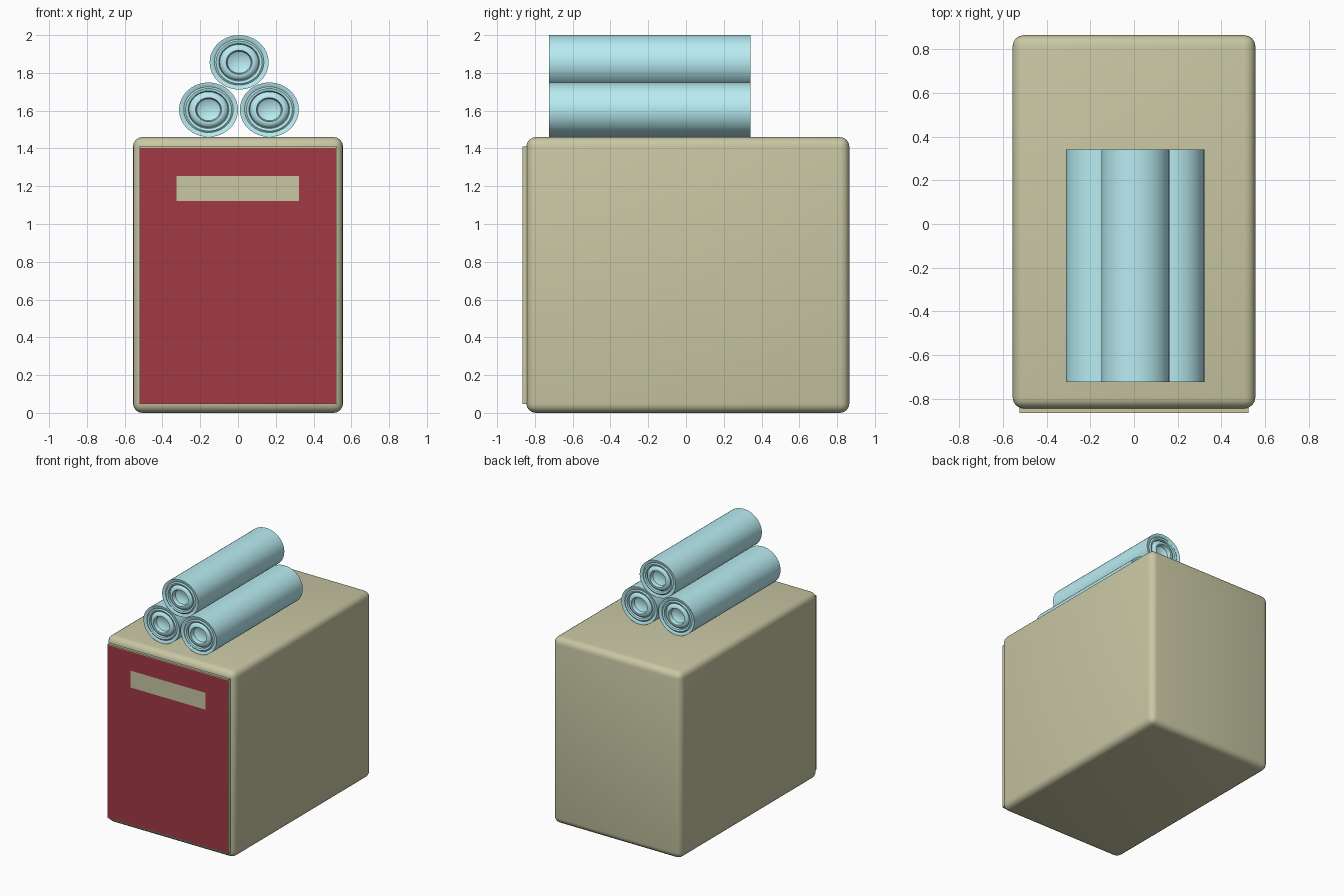
import bpy, bmesh, math

if "Cube" in bpy.data.objects:
    bpy.data.objects.remove(bpy.data.objects["Cube"])


def material(name, color):
    m = bpy.data.materials.new(name)
    m.diffuse_color = (*color, 1)
    m.use_nodes = True
    m.node_tree.nodes["Principled BSDF"].inputs["Base Color"].default_value = m.diffuse_color
    return m


BEIGE = material("beige", (0.58, 0.57, 0.37))
RED = material("red", (0.36, 0.04, 0.06))
BLUE = material("light_blue", (0.48, 0.84, 0.89))


def make_object(name, bm, mats, smooth=None):
    bmesh.ops.recalc_face_normals(bm, faces=bm.faces)
    me = bpy.data.meshes.new(name)
    bm.to_mesh(me)
    bm.free()
    for m in mats:
        me.materials.append(m)
    ob = bpy.data.objects.new(name, me)
    bpy.context.collection.objects.link(ob)
    if smooth:
        bpy.ops.object.select_all(action='DESELECT')
        ob.select_set(True)
        bpy.context.view_layer.objects.active = ob
        bpy.ops.object.shade_smooth_by_angle(angle=math.radians(smooth))
    return ob


# Cabinet body with rounded edges
bm = bmesh.new()
bmesh.ops.create_cube(bm, size=1)
bmesh.ops.scale(bm, vec=(1.112, 1.71, 1.46), verts=bm.verts)
bmesh.ops.translate(bm, vec=(0, 0.01, 0.73), verts=bm.verts)
bmesh.ops.bevel(bm, geom=bm.edges[:], offset=0.05, segments=4,
                profile=0.5, affect='EDGES')
make_object("cabinet_body", bm, [BEIGE], 35)

# Drawer front: beige rim, red face, flush beige handle plate
xs = [-0.525, -0.52, -0.325, 0.322, 0.52, 0.525]
zs = [0.046, 0.051, 1.122, 1.254, 1.402, 1.41]
bm = bmesh.new()
grid = [[bm.verts.new((x, -0.865, z)) for z in zs] for x in xs]
for i in range(5):
    for j in range(5):
        f = bm.faces.new((grid[i][j], grid[i + 1][j],
                          grid[i + 1][j + 1], grid[i][j + 1]))
        f.material_index = int(0 < i < 4 and 0 < j < 4 and (i, j) != (2, 2))
# Edge walls running back into the body
rim = [e for e in bm.edges if e.is_boundary]
ext = bmesh.ops.extrude_edge_only(bm, edges=rim)
back = [g for g in ext["geom"] if isinstance(g, bmesh.types.BMVert)]
bmesh.ops.translate(bm, vec=(0, 0.04, 0), verts=back)
for f in bm.faces:
    if abs(f.normal.y) < 0.5 and any(v in back for v in f.verts):
        f.material_index = 0
bmesh.ops.contextual_create(bm, geom=[e for e in bm.edges if e.is_boundary])
make_object("drawer_front", bm, [BEIGE, RED])

# Rolled towels: (radius fraction, depth) of the spiral-like ring grooves
END = [(0.0, 0.045), (0.25, 0.042), (0.40, 0.03), (0.44, 0.0), (0.50, -0.0),
       (0.60, 0.006), (0.66, 0.02), (0.69, 0.004), (0.78, 0.0), (0.84, 0.007),
       (0.90, 0.002), (1.0, 0.0)]
Y0, Y1, RX, RZ, SEG = -0.725, 0.342, 0.156, 0.144, 48


def towel(name, cx, cz):
    profile = [(r, Y0 + d) for r, d in END] + [(r, Y1 - d) for r, d in END[::-1]]
    bm = bmesh.new()
    vs = [bm.verts.new((r, y, 0)) for r, y in profile]
    es = [bm.edges.new(p) for p in zip(vs, vs[1:])]
    bmesh.ops.spin(bm, geom=vs + es, cent=(0, 0, 0), axis=(0, 1, 0),
                   angle=math.tau, steps=SEG, use_merge=True)
    bmesh.ops.remove_doubles(bm, verts=bm.verts, dist=1e-5)
    bmesh.ops.scale(bm, vec=(RX, 1, RZ), verts=bm.verts)
    bmesh.ops.translate(bm, vec=(cx, 0, cz), verts=bm.verts)
    make_object(name, bm, [BLUE], 50)


towel("towel_roll_left", -0.156, 1.605)
towel("towel_roll_right", 0.166, 1.605)
towel("towel_roll_top", 0.006, 1.856)
